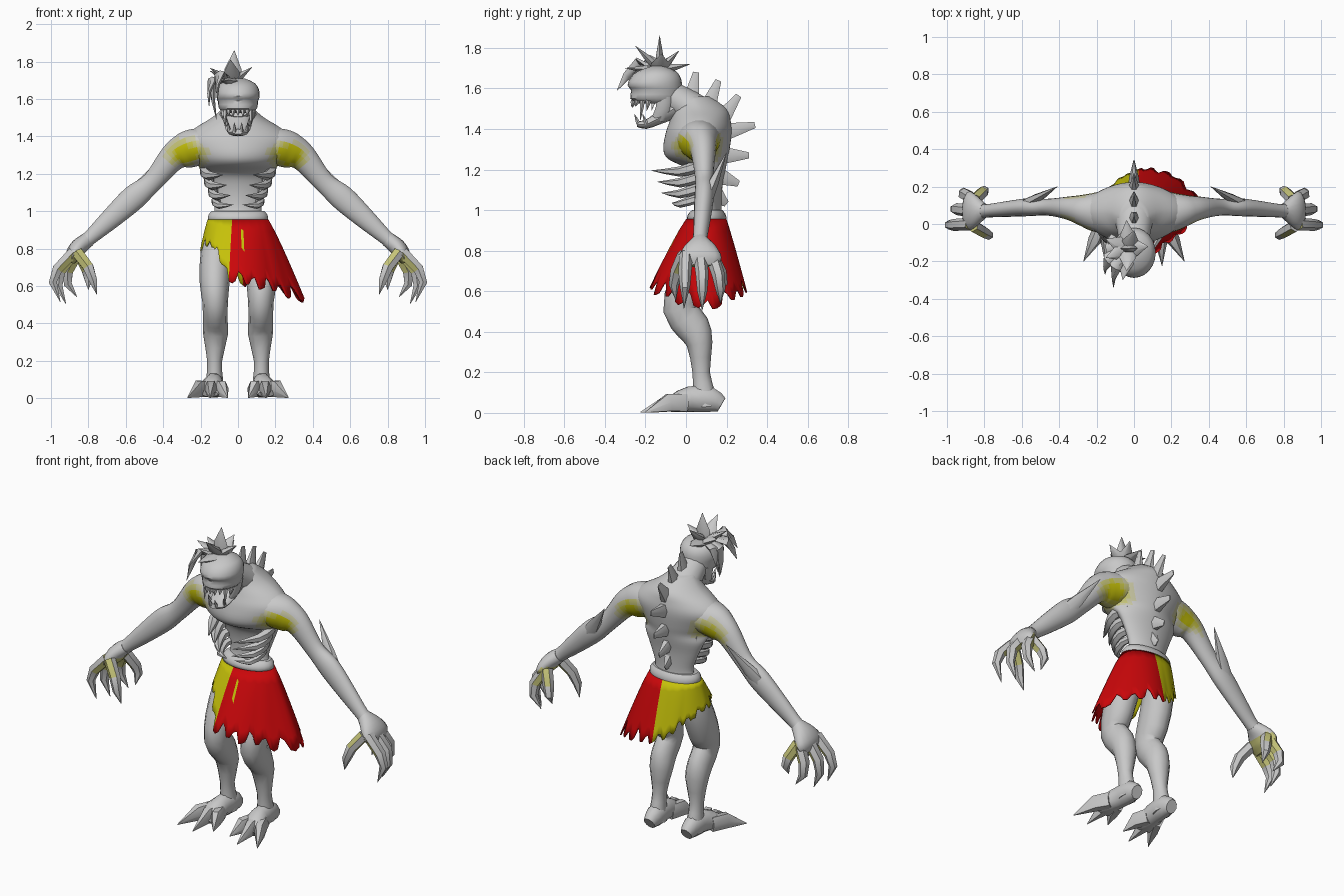
import bpy, bmesh, math, random
from mathutils import Vector

if "Cube" in bpy.data.objects:
    bpy.data.objects.remove(bpy.data.objects["Cube"])

random.seed(4)

def material(name, rgb):
    m = bpy.data.materials.new(name)
    m.diffuse_color = (*rgb, 1)
    m.use_nodes = True
    m.node_tree.nodes["Principled BSDF"].inputs["Base Color"].default_value = m.diffuse_color
    return m

SKIN, YELLOW, MID, PALE, FAINT, RED = range(6)
MATS = [material("grey skin", (0.58, 0.58, 0.58)), material("yellow", (0.56, 0.53, 0.003)),
        material("soft yellow", (0.56, 0.54, 0.06)), material("pale yellow", (0.56, 0.55, 0.19)),
        material("faint yellow", (0.57, 0.56, 0.36)), material("red cloth", (0.59, 0.002, 0.003))]

def smooth_path(pts, steps):
    """Catmull-Rom interpolation of tuples of any length."""
    out = []
    for i in range(len(pts) - 1):
        a, b, c, d = (pts[max(i - 1, 0)], pts[i], pts[i + 1], pts[min(i + 2, len(pts) - 1)])
        for k in range(steps):
            t = k / steps
            out.append([0.5 * (2 * q + (r - p) * t + (2 * p - 5 * q + 4 * r - s) * t * t
                               + (3 * q - p - 3 * r + s) * t ** 3) for p, q, r, s in zip(a, b, c, d)])
    return out + [list(pts[-1])]

def skin_rings(bm, rings):
    n = len(rings[0])
    vs = [[bm.verts.new((p.x, p.y, max(p.z, 0))) for p in r] for r in rings]
    for a, b in zip(vs, vs[1:]):
        for i in range(n):
            bm.faces.new((a[i], a[(i + 1) % n], b[(i + 1) % n], b[i]))
    bm.faces.new(vs[0])
    bm.faces.new(vs[-1])

def tube(bm, pts, hint=(1, 0, 0), n=10, steps=2):
    """Loft along (x, y, z, radius along hint, other radius)."""
    pts = smooth_path(pts, steps)
    rings = []
    for i, p in enumerate(pts):
        t = (Vector(pts[min(i + 1, len(pts) - 1)][:3]) - Vector(pts[max(i - 1, 0)][:3])).normalized()
        u = Vector(hint)
        u = (u - u.dot(t) * t).normalized()
        v = t.cross(u)
        c = Vector(p[:3])
        rings.append([c + u * max(p[3], .001) * math.cos(k * math.tau / n)
                      + v * max(p[4], .001) * math.sin(k * math.tau / n) for k in range(n)])
    skin_rings(bm, rings)

def power(v, e):
    return math.copysign(abs(v) ** e, v)

def stack(bm, levels, n=32, steps=3, e=1.0):
    """Horizontal ovals given as (z, front y, back y, half width)."""
    skin_rings(bm, [[Vector((rx * power(math.cos(k * math.tau / n), e),
                             (f + b) / 2 + (b - f) / 2 * power(math.sin(k * math.tau / n), e), z))
                     for k in range(n)] for z, f, b, rx in smooth_path(levels, steps)])

def spike(bm, base, tip, ra, rb, hint=(1, 0, 0), blunt=(0, 0), belly=1.0, n=6):
    a, b = Vector(base), Vector(tip)
    tube(bm, [(*a, ra, rb), (*a.lerp(b, .4), ra * .75 * belly, rb * .75 * belly),
              (*b, ra * blunt[0], rb * blunt[1])], hint, n, 1)

def finish(bm, name, mirror=False, rule=None, angle=45):
    if mirror:
        dup = bmesh.ops.duplicate(bm, geom=bm.verts[:] + bm.edges[:] + bm.faces[:])["geom"]
        for v in dup:
            if isinstance(v, bmesh.types.BMVert):
                v.co.x *= -1
    bmesh.ops.recalc_face_normals(bm, faces=bm.faces[:])
    for f in bm.faces:
        f.smooth = True
        if rule:
            f.material_index = rule(f.calc_center_median(), f.normal)
    me = bpy.data.meshes.new(name)
    bm.to_mesh(me)
    bm.free()
    for m in MATS:
        me.materials.append(m)
    me.set_sharp_from_angle(angle=math.radians(angle))
    ob = bpy.data.objects.new(name, me)
    bpy.context.collection.objects.link(ob)
    return ob

def armpit(c, n):
    """Yellow patch fading out around each armpit, leaving the outer shoulder bare."""
    back = c.y > .1
    d = math.hypot((abs(c.x) - (.26 if back else .275)) / .085, (c.z - (1.285 if back else 1.3)) / .07)
    outward = .6 * math.copysign(n.x, n.x * c.x) + .8 * n.z
    d = d / (1.15 if back else 1) + 1.6 * max(0, outward - .3) + (.15 if back else 0)
    return YELLOW if d < .7 else MID if d < .9 else PALE if d < 1.15 else FAINT if d < 1.4 else SKIN

# torso with overhanging chest
bm = bmesh.new()
stack(bm, [(.86, .02, .19, .15), (.95, .03, .18, .14), (1.02, .05, .175, .125), (1.12, .045, .18, .16),
           (1.2, .01, .195, .195), (1.25, -.085, .205, .215), (1.3, -.112, .215, .25), (1.38, -.1, .225, .285),
           (1.44, -.08, .22, .235), (1.5, -.065, .2, .14), (1.56, -.05, .12, .07)], 48, 4, 1.14)
finish(bm, "torso", rule=armpit)

# neck
bm = bmesh.new()
tube(bm, [(0, .1, 1.44, .13, .1), (0, .01, 1.51, .1, .085), (0, -.09, 1.57, .08, .075)], n=14)
finish(bm, "neck")

# rolled waistband
bm = bmesh.new()
stack(bm, [(.94, .02, .195, .15), (.955, .005, .2, .16), (.98, .01, .195, .158), (1.0, .03, .18, .142)], 24, 2)
finish(bm, "waistband")

# exposed ribs curling forward
bm = bmesh.new()
for z, w, tip, r in ((1.2, .165, -.17, .03), (1.145, .145, -.14, .028), (1.09, .125, -.12, .026), (1.04, .11, -.07, .022)):
    tube(bm, [(w - .02, .13, z + .03, r, r), (w + .012, .05, z + .015, r, r),
              (w - .01, -.03, z - .01, r * .85, r * .85), (w - .085, tip, z - .005, .001, .001)], (0, 0, 1), 6)
finish(bm, "ribs", mirror=True)

# spine spikes
bm = bmesh.new()
for by, bz, ty, tz in ((.02, 1.52, .05, 1.68), (.1, 1.49, .16, 1.64), (.17, 1.44, .26, 1.565), (.19, 1.385, .34, 1.42),
                       (.18, 1.27, .31, 1.27), (.16, 1.17, .26, 1.13), (.15, 1.07, .2, 1.03)):
    spike(bm, (0, by, bz), (0, ty, tz), .034, .05, blunt=(.1, .35))
finish(bm, "spine_spikes")

# arms with elbow spikes
bm = bmesh.new()
tube(bm, [(.12, .06, 1.36, .12, .08), (.21, .065, 1.345, .105, .1), (.28, .075, 1.325, .083, .098),
          (.35, .085, 1.285, .062, .075), (.46, .09, 1.155, .045, .056), (.56, .09, 1.07, .048, .068),
          (.68, .08, .96, .042, .056), (.79, .07, .86, .036, .04), (.84, .07, .82, .048, .04)], (0, 1, 0), 18, 5)
spike(bm, (.6, .09, 1.03), (.41, .2, 1.285), .035, .05, (0, 1, 0))
finish(bm, "arms", mirror=True, rule=armpit)

# clawed hands, pale inside the palm
bm = bmesh.new()
tube(bm, [(.8, .07, .85, .04, .04), (.85, .07, .81, .085, .045), (.88, .07, .765, .105, .042),
          (.895, .07, .725, .08, .02)], (0, 1, 0), 16, 3)
for path in (((.88, 0, .78), (.965, -.005, .69), (.99, -.005, .62), (.95, -.01, .515)),
             ((.88, .07, .77), (.95, .08, .68), (.96, .08, .6), (.92, .08, .505)),
             ((.86, .13, .77), (.91, .16, .68), (.91, .17, .61), (.86, .17, .54)),
             ((.86, -.01, .78), (.8, -.045, .7), (.775, -.06, .63), (.755, -.05, .555)),
             ((.85, .13, .77), (.81, .17, .69), (.8, .18, .64), (.8, .15, .58))):
    tube(bm, [(*p, r, r) for p, r in zip(path, (.034, .032, .025, .001))], (0, 1, 0), 6, 1)

def palm(c, n):
    inward = n.x * c.x < -.25 * abs(c.x) or n.z < -.45
    return PALE if inward and .82 < abs(c.x) < .92 and .7 < c.z < .79 else SKIN
finish(bm, "hands", mirror=True, rule=palm)

# legs
bm = bmesh.new()
tube(bm, [(.08, .1, .93, .08, .08), (.115, .07, .78, .085, .095), (.125, .01, .62, .08, .1),
          (.122, -.025, .51, .068, .088), (.122, .035, .42, .066, .085), (.12, .067, .34, .066, .064),
          (.125, .075, .2, .04, .043), (.125, .088, .1, .045, .055), (.125, .095, .03, .05, .06)], n=12)
finish(bm, "legs", mirror=True)

# feet with splayed clawed toes
bm = bmesh.new()
tube(bm, [(.125, .175, .04, .035, .04), (.125, .12, .065, .052, .065), (.132, .02, .068, .055, .066),
          (.148, -.06, .045, .07, .045), (.155, -.1, .025, .05, .02)], n=10)
for bx, mx, tx, ty in ((.11, .085, .055, -.16), (.14, .145, .15, -.225), (.17, .21, .27, -.2)):
    tube(bm, [(bx, .0, .05, .035, .05), (mx, -.085, .05, .036, .05), (tx, ty, .003, .001, .002)], n=6, steps=1)
finish(bm, "feet", mirror=True, angle=50)

# skull with brow ridge and snout
bm = bmesh.new()
stack(bm, [(1.525, -.23, -.03, .075), (1.55, -.275, -.025, .102), (1.59, -.27, -.02, .108), (1.615, -.288, -.02, .116),
           (1.65, -.275, -.025, .112), (1.685, -.24, -.05, .09), (1.71, -.17, -.11, .035)], 24, 2)
finish(bm, "head")

# lower jaw and cheeks
bm = bmesh.new()
tube(bm, [(0, -.06, 1.5, .075, .05), (0, -.14, 1.45, .07, .03), (0, -.2, 1.422, .055, .022),
          (0, -.24, 1.425, .03, .014)], n=12)
for s in (-1, 1):
    tube(bm, [(s * .08, -.11, 1.56, .015, .04), (s * .073, -.115, 1.5, .012, .035), (s * .055, -.14, 1.45, .01, .03)], n=8)
finish(bm, "jaw")

# upper fangs and lower teeth
bm = bmesh.new()
for i in range(9):
    a = math.radians(-90 + (i - 4) * 18)
    x, y = .085 * math.cos(a), -.15 + .11 * math.sin(a)
    long = (.03, .035, .03, .095, .05)[abs(i - 4)]
    spike(bm, (x, y, 1.54), (x, y - .01, 1.54 - long), .013, .013, n=5)
    if i % 2:
        spike(bm, (x * .7, y + .02, 1.425), (x * .75, y, 1.475), .011, .011, n=5)
finish(bm, "teeth")

# broad leaf-shaped hair tufts, swept to one side
bm = bmesh.new()
root = (-.03, -.13, 1.69)
for tip in ((-.02, -.13, 1.86), (.075, -.12, 1.77), (-.15, -.18, 1.765), (-.04, -.25, 1.81), (0, -.035, 1.785),
            (-.04, .02, 1.72), (-.06, -.3, 1.7), (-.15, -.08, 1.75)):
    hint = (1, 0, 0) if abs(tip[0] + .03) < .05 else (0, 1, 0)
    spike(bm, root, tip, .034, .016, hint, belly=1.8)
for mid, tip in (((-.1, -.23, 1.73), (-.11, -.34, 1.59)), ((-.14, -.19, 1.7), (-.155, -.27, 1.56)),
                 ((-.135, -.13, 1.68), (-.115, -.17, 1.49)), ((-.125, -.09, 1.68), (-.14, -.09, 1.58))):
    tube(bm, [(*root, .015, .015), (*mid, .038, .02), (*tip, .001, .001)], (0, 1, .2), 6)
finish(bm, "hair")

# tattered two-colour loincloth: angle, hem height, hem radius
HEM = [(-101, .66, .25), (-90, .64, .26), (-45, .6, .26), (-20, .56, .3), (0, .53, .36), (20, .56, .31),
       (45, .6, .255), (83, .63, .2), (100, .64, .18), (135, .73, .165), (180, .81, .2), (225, .83, .19), (259, .67, .24)]

def hem(a):
    p, q = next((p, q) for p, q in zip(HEM, HEM[1:]) if a <= q[0])
    t = (a - p[0]) / (q[0] - p[0])
    return p[1] + (q[1] - p[1]) * t, p[2] + (q[2] - p[2]) * t

bm = bmesh.new()
cols, rows, grid = 90, 6, []
for i in range(cols):
    deg = 360 * i / cols - 101
    a = math.radians(deg)
    hz, hr = hem(deg)
    cut = (-.03, -.03, -.015, .045, .03, -.02, -.025, .01, .02)[i % 9] * (.6 if deg > 83 else 1)
    end = hz + cut + random.uniform(-.008, .008)
    col = []
    for j in range(rows + 1):
        z = .955 + (end - .955) * j / rows
        t = (.955 - z) / (.955 - hz)
        k = t ** .9
        col.append(bm.verts.new((math.cos(a) * (.163 * (1 - k) + hr * k),
                                 .1 - .01 * t + math.sin(a) * (.1 * (1 - k) + hr * k), z)))
    grid.append(col)
for i in range(cols):
    p, q = grid[i], grid[(i + 1) % cols]
    for j in range(rows):
        f = bm.faces.new((p[j], p[j + 1], q[j + 1], q[j]))
        torn = i == 4 and j in (1, 2)
        f.material_index = YELLOW if torn or 360 * (i + .5) / cols - 101 > 83 else RED
skirt = finish(bm, "loincloth", angle=60)
mod = skirt.modifiers.new("thickness", "SOLIDIFY")
mod.thickness = .006
